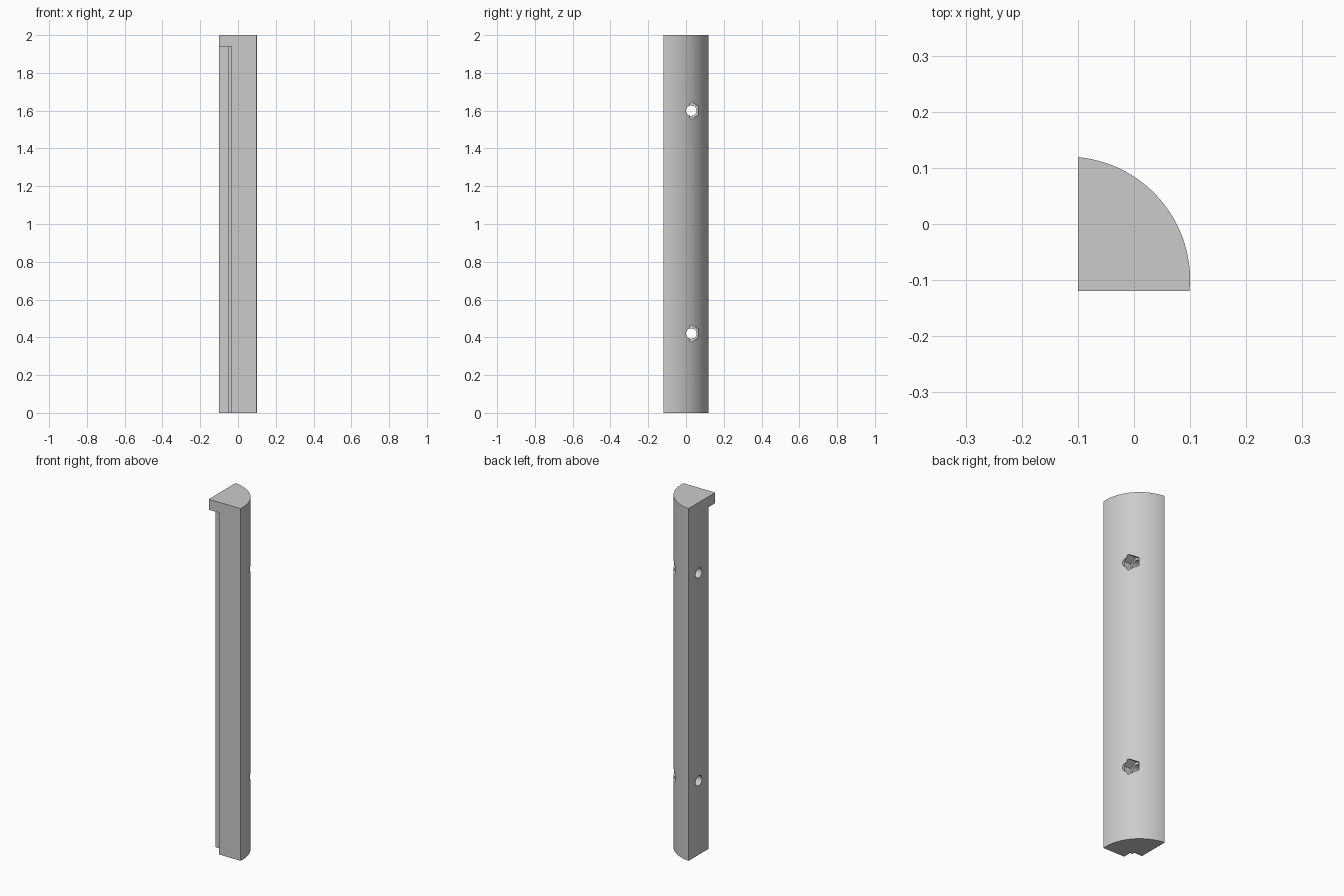
import bpy, bmesh, math
from mathutils import Matrix

cube = bpy.data.objects.get("Cube")
if cube:
    bpy.data.objects.remove(cube, do_unlink=True)

grey = bpy.data.materials.new("plain grey")
grey.use_nodes = True
grey.diffuse_color = (0.6, 0.6, 0.6, 1)
grey.node_tree.nodes["Principled BSDF"].inputs["Base Color"].default_value = (0.6, 0.6, 0.6, 1)


def add_object(name, bm):
    bmesh.ops.recalc_face_normals(bm, faces=bm.faces)
    mesh = bpy.data.meshes.new(name)
    bm.to_mesh(mesh)
    bm.free()
    mesh.materials.append(grey)
    obj = bpy.data.objects.new(name, mesh)
    bpy.context.collection.objects.link(obj)
    return obj


def prism(name, outline, z0, z1):
    bm = bmesh.new()
    face = bm.faces.new([bm.verts.new((x, y, z0)) for x, y in outline])
    ext = bmesh.ops.extrude_face_region(bm, geom=[face])
    top = [v for v in ext["geom"] if isinstance(v, bmesh.types.BMVert)]
    bmesh.ops.translate(bm, verts=top, vec=(0, 0, z1 - z0))
    return add_object(name, bm)


def bar_along_x(name, sides, radius, x0, x1, y, z):
    bm = bmesh.new()
    # the quarter turn about y puts the first corner straight up
    place = Matrix.Translation(((x0 + x1) / 2, y, z)) @ Matrix.Rotation(math.pi / 2, 4, 'Y')
    bmesh.ops.create_cone(bm, cap_ends=True, segments=sides, radius1=radius,
                          radius2=radius, depth=x1 - x0, matrix=place)
    if sides == 6:
        bmesh.ops.rotate(bm, verts=bm.verts, cent=(0, y, z),
                         matrix=Matrix.Rotation(hex_turn(bm, y, z), 3, 'X'))
    return add_object(name, bm)


def hex_turn(bm, y, z):
    # angle that brings one corner of the hexagon to the top
    corner = bm.verts[:][0].co
    return math.pi / 2 - math.atan2(corner.z - z, corner.y - y)


def cut(obj, cutter):
    cutter.hide_render = True
    mod = obj.modifiers.new("cut", 'BOOLEAN')
    mod.operation = 'DIFFERENCE'
    mod.solver = 'EXACT'
    mod.object = cutter
    bpy.context.view_layer.objects.active = obj
    bpy.ops.object.modifier_apply(modifier=mod.name)
    bpy.data.objects.remove(cutter, do_unlink=True)


# Quarter-round post, full height
cx, cy, r = -0.12, -0.1, 0.22
end = math.acos((-0.1 - cx) / r)
arc = [(cx + r * math.cos(end * i / 40), cy + r * math.sin(end * i / 40)) for i in range(41)]
post = prism("quarter_round_post", [(-0.1, -0.119), (0.099, -0.119)] + arc, 0, 2)

# Stepped corner rebate below the top cap
rebate = [(-0.2, -0.2), (-0.035, -0.2), (-0.035, -0.072), (-0.05, -0.072),
          (-0.05, -0.057), (-0.2, -0.057)]
cut(post, prism("rebate_cutter", rebate, -0.1, 1.94))

# Bolt holes with hexagonal nut pockets
for z in (0.42, 1.6):
    cut(post, bar_along_x("pocket_cutter", 6, 0.045, 0.01, 0.063, 0.028, z))
    cut(post, bar_along_x("hole_cutter", 32, 0.028, -0.3, 0.3, 0.028, z))

# Smooth round faces, sharp edges
bpy.ops.object.select_all(action='DESELECT')
post.select_set(True)
bpy.context.view_layer.objects.active = post
bpy.ops.object.shade_smooth_by_angle(angle=math.radians(30))
